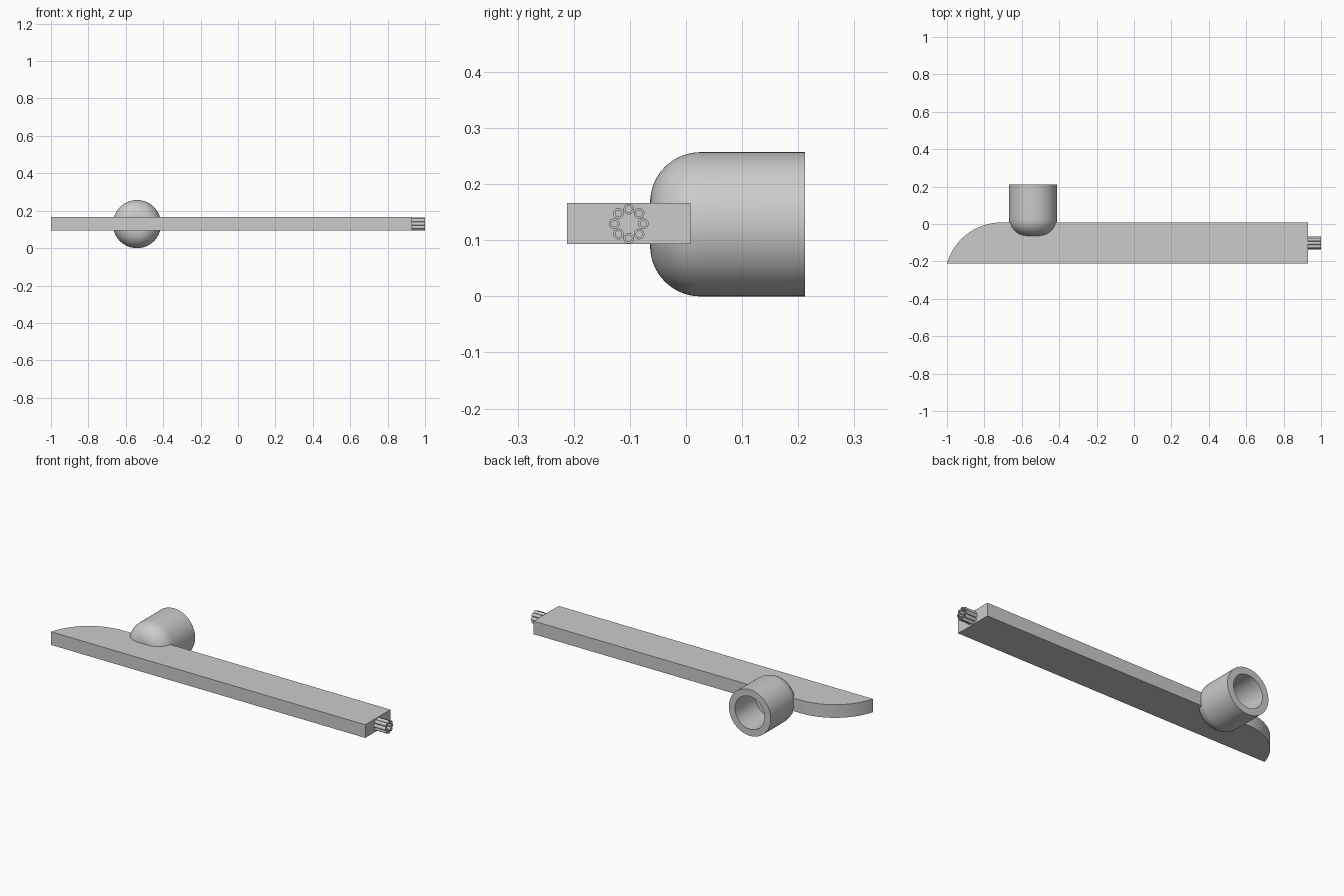
import bpy, bmesh
from math import sin, cos, pi, radians, asin
from mathutils import Vector, Matrix

cube = bpy.data.objects.get("Cube")
if cube:
    bpy.data.objects.remove(cube, do_unlink=True)

grey = bpy.data.materials.new("plain_grey")
grey.use_nodes = True
colour = (0.6, 0.6, 0.6, 1)
grey.diffuse_color = colour
grey.node_tree.nodes["Principled BSDF"].inputs["Base Color"].default_value = colour


def finish(name, bm):
    bmesh.ops.remove_doubles(bm, verts=bm.verts, dist=1e-5)
    bmesh.ops.recalc_face_normals(bm, faces=bm.faces)
    mesh = bpy.data.meshes.new(name)
    bm.to_mesh(mesh)
    bm.free()
    mesh.materials.append(grey)
    obj = bpy.data.objects.new(name, mesh)
    bpy.context.collection.objects.link(obj)
    bpy.ops.object.select_all(action='DESELECT')
    obj.select_set(True)
    bpy.context.view_layer.objects.active = obj
    bpy.ops.object.shade_smooth_by_angle(angle=radians(30))
    return obj


def lathe(name, profile, origin, axis, side, steps, closed=False):
    """Spin (radius, distance) points round an axis through the origin."""
    origin, axis, side = Vector(origin), Vector(axis), Vector(side)
    bm = bmesh.new()
    verts = [bm.verts.new(origin + side * r + axis * d) for r, d in profile]
    pairs = list(zip(verts, verts[1:]))
    if closed:
        pairs.append((verts[-1], verts[0]))
    edges = [bm.edges.new(p) for p in pairs]
    bmesh.ops.spin(bm, geom=verts + edges, cent=origin, axis=axis,
                   angle=2 * pi, steps=steps, use_merge=False)
    bmesh.ops.dissolve_degenerate(bm, dist=1e-6, edges=bm.edges)
    return finish(name, bm)


# Flat bar with one rounded end
front, back, tip, end = -0.212, 0.008, -1.0, 0.93
low, high = 0.093, 0.166
run = 0.29
depth = back - front
radius = (run ** 2 + depth ** 2) / (2 * depth)
sweep = asin(run / radius)
outline = [(end, front), (end, back)]
for i in range(25):
    a = sweep * i / 24
    outline.append((tip + run - radius * sin(a), back - radius + radius * cos(a)))
bm = bmesh.new()
face = bm.faces.new([bm.verts.new((x, y, low)) for x, y in outline])
top = bmesh.ops.extrude_face_region(bm, geom=[face])
bmesh.ops.translate(bm, vec=(0, 0, high - low),
                    verts=[g for g in top["geom"] if isinstance(g, bmesh.types.BMVert)])
finish("bar", bm)

# Hollow cup with a rounded closed nose, opening to the back
outer, bore, fillet = 0.1285, 0.091, 0.09
nose, rim, floor = -0.064, 0.212, 0.035
profile = [(0, nose)]
for i in range(17):
    a = pi / 2 * i / 16
    profile.append((outer - fillet + fillet * sin(a), nose + fillet - fillet * cos(a)))
profile += [(outer, rim), (bore, rim), (bore, floor), (0, floor)]
lathe("cup", profile, (-0.54, 0, outer), (0, 1, 0), (1, 0, 0), 64)

# Ring of small tubes at the square end
tube = [(0.0095, -0.005), (0.0095, 0.07), (0.0055, 0.07), (0.0055, -0.005)]
for i in range(8):
    a = 2 * pi * i / 8
    centre = (end, -0.102 + 0.026 * cos(a), 0.1295 + 0.026 * sin(a))
    lathe(f"end_tube_{i + 1}", tube, centre, (1, 0, 0), (0, 0, 1), 24, closed=True)
